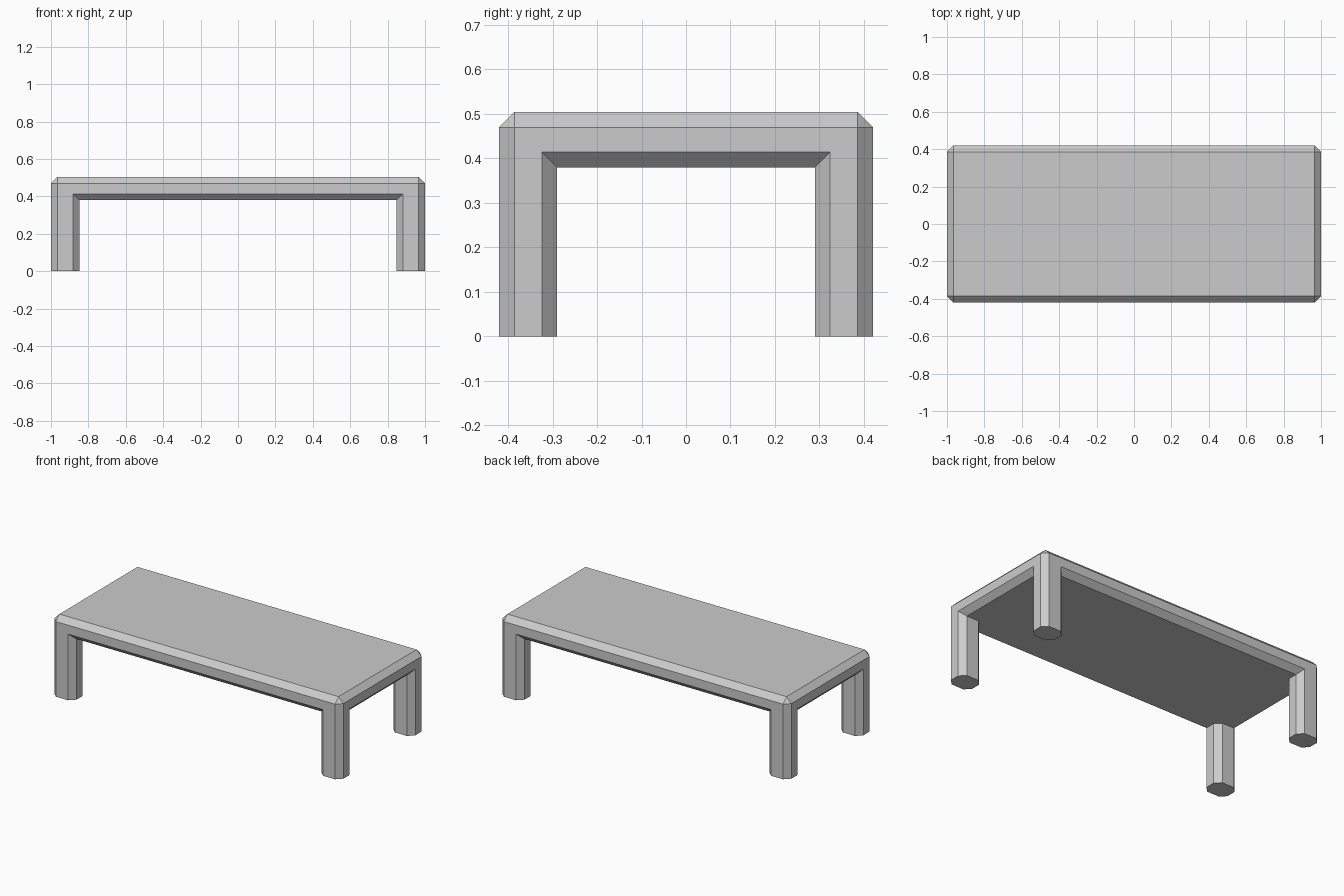
import bpy, bmesh
from mathutils import Vector

if "Cube" in bpy.data.objects:
    bpy.data.objects.remove(bpy.data.objects["Cube"])

CHAMFER = 0.034
HALF_X, HALF_Y = 1.0, 0.42
TOP, UNDER = 0.504, 0.38


def chamfered_box(name, low, high, vertical_only=False):
    """Box between two corners with flat chamfered edges."""
    low, high = Vector(low), Vector(high)
    bm = bmesh.new()
    bmesh.ops.create_cube(bm, size=1)
    for v in bm.verts:
        v.co = Vector([c + m for c, m in zip(
            [a * (h - l) for a, h, l in zip(v.co, high, low)], (low + high) / 2)])
    edges = [e for e in bm.edges if not vertical_only
             or abs(e.verts[0].co.z - e.verts[1].co.z) > 1e-4]
    bmesh.ops.bevel(bm, geom=edges, offset=CHAMFER, offset_type='OFFSET',
                    segments=1, affect='EDGES')
    bmesh.ops.recalc_face_normals(bm, faces=bm.faces)
    mesh = bpy.data.meshes.new(name)
    bm.to_mesh(mesh)
    bm.free()
    obj = bpy.data.objects.new(name, mesh)
    bpy.context.collection.objects.link(obj)
    return obj


# Table top, chamfered on every edge
chamfered_box("table_top", (-HALF_X, -HALF_Y, UNDER), (HALF_X, HALF_Y, TOP))

# Eight-sided corner legs, flush with the sides of the top; they end where
# the lower chamfer of the top meets its upright sides
legs = chamfered_box("legs", (0.848, -HALF_Y, 0), (HALF_X, -0.29, UNDER + CHAMFER),
                     vertical_only=True)
mirror = legs.modifiers.new("four_corners", 'MIRROR')
mirror.use_axis = (True, True, False)
mirror.use_mirror_merge = False
